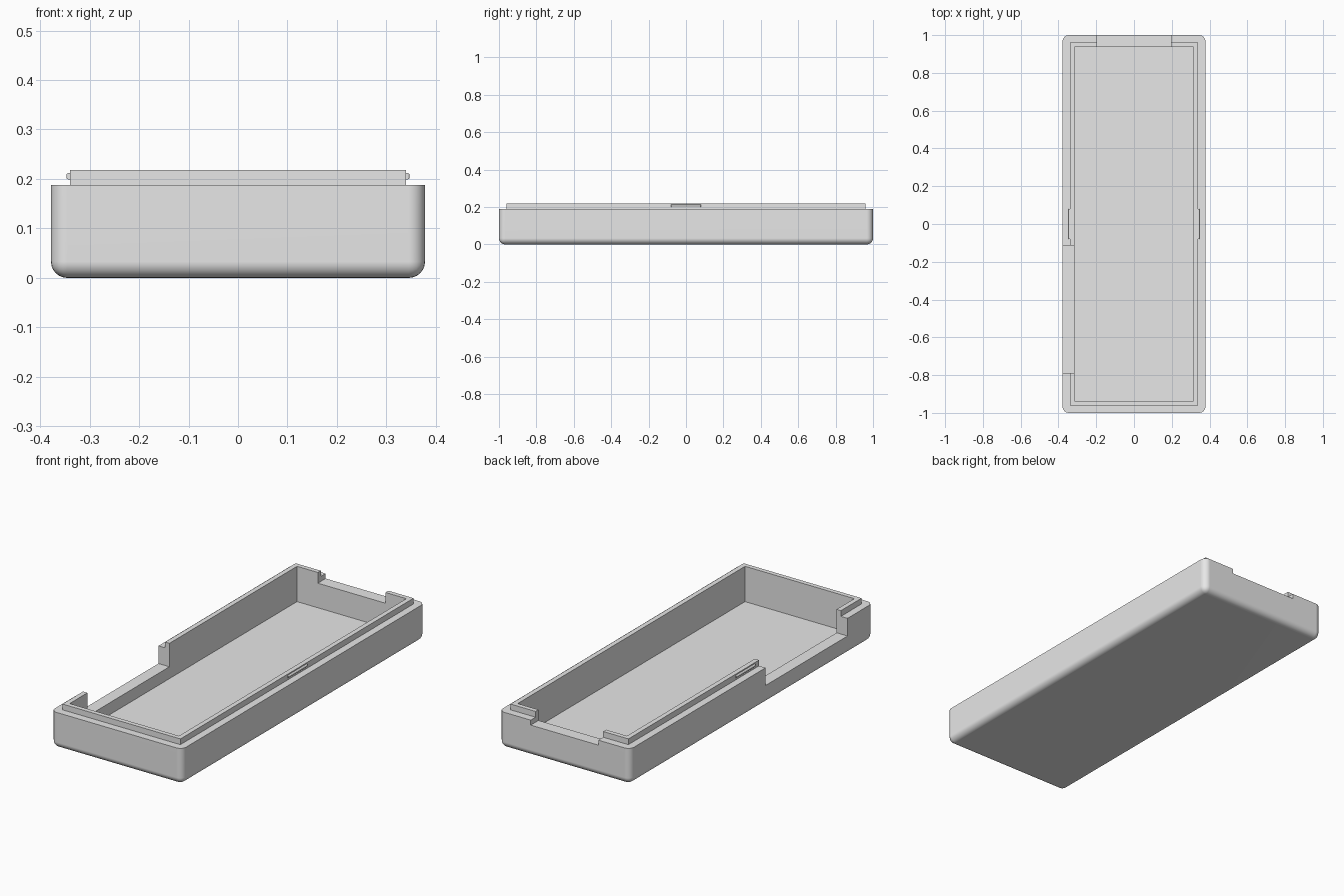
import bpy
import bmesh
import math
from mathutils import Vector

default = bpy.data.objects.get("Cube")
if default:
    bpy.data.objects.remove(default, do_unlink=True)

# One grey plastic
grey = bpy.data.materials.new("grey plastic")
grey.use_nodes = True
grey.diffuse_color = (0.8, 0.8, 0.8, 1)
grey.node_tree.nodes["Principled BSDF"].inputs["Base Color"].default_value = grey.diffuse_color


def box(name, low, high, bevel=0, segments=1, keep=None):
    """Box between two corners; edges chosen by keep(midpoint) are rounded."""
    low, high = Vector(low), Vector(high)
    bm = bmesh.new()
    bmesh.ops.create_cube(bm, size=1)
    for v in bm.verts:
        v.co = (low + high) / 2 + v.co * (high - low)
    if bevel:
        edges = [e for e in bm.edges if keep((e.verts[0].co + e.verts[1].co) / 2)]
        bmesh.ops.bevel(bm, geom=edges, offset=bevel, segments=segments,
                        profile=0.5, affect='EDGES')
    mesh = bpy.data.meshes.new(name)
    bm.to_mesh(mesh)
    bm.free()
    mesh.materials.append(grey)
    obj = bpy.data.objects.new(name, mesh)
    bpy.context.collection.objects.link(obj)
    return obj


def activate(obj):
    bpy.ops.object.select_all(action='DESELECT')
    obj.select_set(True)
    bpy.context.view_layer.objects.active = obj


def combine(target, tool, operation):
    """Apply a boolean and discard the tool."""
    mod = target.modifiers.new(operation, 'BOOLEAN')
    mod.operation = operation
    mod.solver = 'EXACT'
    mod.object = tool
    activate(target)
    bpy.ops.object.modifier_apply(modifier=mod.name)
    bpy.data.objects.remove(tool, do_unlink=True)


rim, lip_top, floor = 0.188, 0.218, 0.034

# Outer tray: rounded upright corners and bottom edges
tray = box("case_tray", (-0.378, -1, 0), (0.378, 1, rim), 0.033, 6,
           lambda m: m.z < rim - 0.01)

# Raised inner lip, then the hollow
combine(tray, box("lip", (-0.34, -0.96, 0.1), (0.34, 0.96, lip_top)), 'UNION')
combine(tray, box("cavity", (-0.315, -0.936, floor), (0.315, 0.936, 0.4)), 'DIFFERENCE')

# Long side opening and shallow back opening
combine(tray, box("side_opening", (-0.5, -0.79, 0.096), (-0.25, -0.115, 0.4)), 'DIFFERENCE')
combine(tray, box("back_opening", (-0.195, 0.9, 0.162), (0.195, 1.1, 0.4)), 'DIFFERENCE')

# Snap ridges on both long sides of the lip
ridges = []
for side, name in ((1, "left_snap_ridge"), (-1, "right_snap_ridge")):
    xs = sorted((side * 0.33, side * 0.347))
    ridges.append(box(name, (xs[0], -0.08, 0.199), (xs[1], 0.08, 0.212), 0.005, 4,
                      lambda m: abs(m.x) > 0.345))

# Smooth rounding with crisp edges
for obj in [tray] + ridges:
    activate(obj)
    bpy.ops.object.shade_smooth_by_angle(angle=math.radians(35))
    normals = obj.modifiers.new("flat_face_normals", 'WEIGHTED_NORMAL')
    normals.keep_sharp = True
